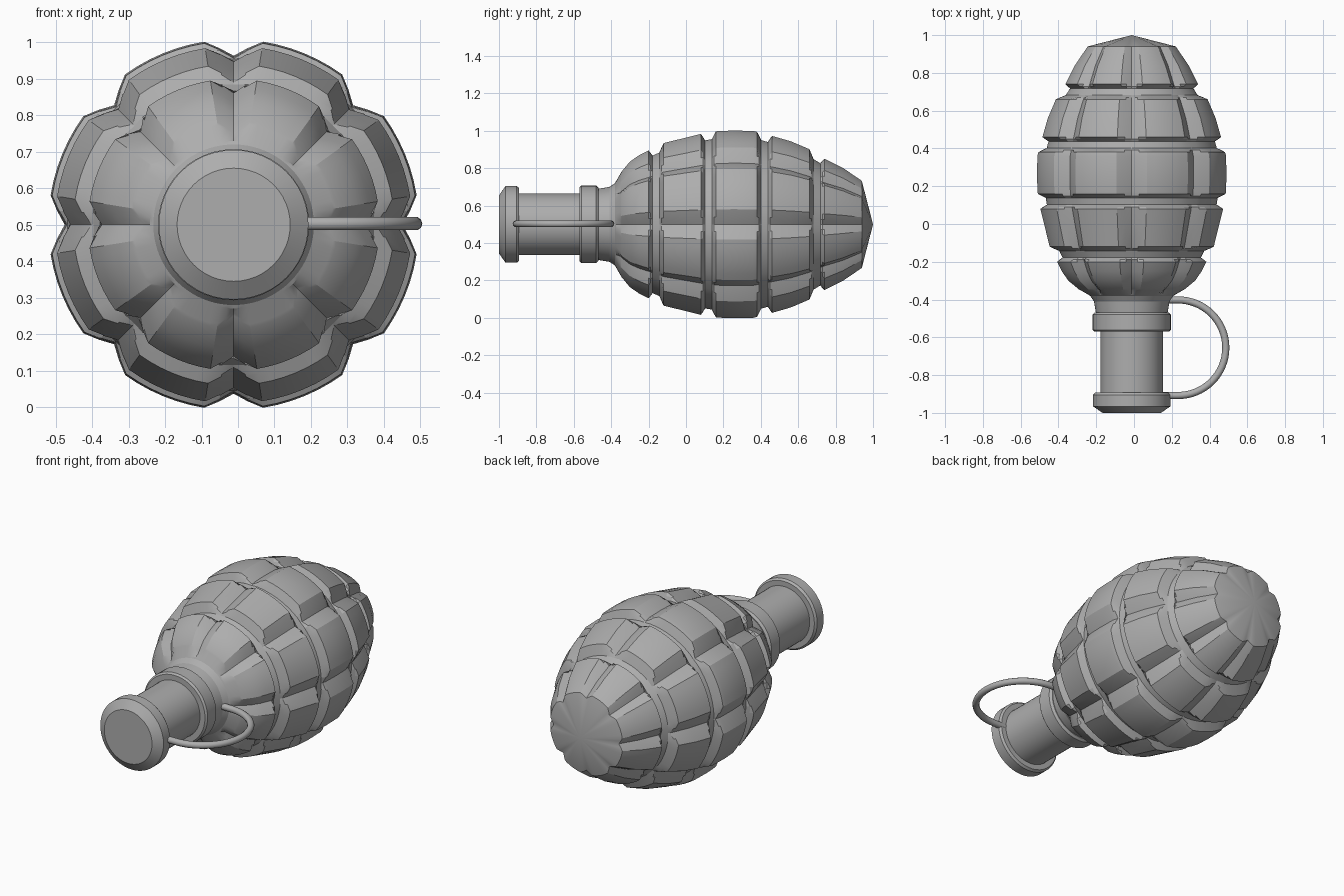
import bpy, bmesh, math

if "Cube" in bpy.data.objects:
    bpy.data.objects.remove(bpy.data.objects["Cube"], do_unlink=True)

CX, CZ = -0.012, 0.5   # long axis runs along y through this point

grey = bpy.data.materials.new("cast_grey")
grey.use_nodes = True
colour = (0.42, 0.42, 0.42, 1)
grey.diffuse_color = colour
bsdf = next(n for n in grey.node_tree.nodes if n.type == 'BSDF_PRINCIPLED')
bsdf.inputs["Base Color"].default_value = colour


def finish(bm, name, angle):
    bmesh.ops.recalc_face_normals(bm, faces=bm.faces[:])
    mesh = bpy.data.meshes.new(name)
    bm.to_mesh(mesh)
    bm.free()
    mesh.materials.append(grey)
    ob = bpy.data.objects.new(name, mesh)
    bpy.context.collection.objects.link(ob)
    bpy.ops.object.select_all(action='DESELECT')
    ob.select_set(True)
    bpy.context.view_layer.objects.active = ob
    bpy.ops.object.shade_smooth_by_angle(angle=math.radians(angle))
    return ob


def skin(name, rows, angles, radius, angle=25, tip=None):
    """Loft rings along y; radius(y_index, theta) gives the surface."""
    bm = bmesh.new()
    rings = [[bm.verts.new((CX + radius(i, t) * math.sin(t), y,
                            CZ + radius(i, t) * math.cos(t))) for t in angles]
             for i, y in enumerate(rows)]
    n = len(angles)
    for a, b in zip(rings, rings[1:]):
        for k in range(n):
            bm.faces.new((a[k], a[(k + 1) % n], b[(k + 1) % n], b[k]))
    bm.faces.new(rings[0])
    if tip is None:
        bm.faces.new(rings[-1])
    else:
        apex = bm.verts.new((CX, tip, CZ))
        for k in range(n):
            bm.faces.new((rings[-1][k], rings[-1][(k + 1) % n], apex))
    return finish(bm, name, angle)


def lathe(name, profile, sides=48):
    angles = [2 * math.pi * k / sides for k in range(sides)]
    return skin(name, [p[0] for p in profile], angles, lambda i, t: profile[i][1])


def interp(points, y):
    for (y0, r0), (y1, r1) in zip(points, points[1:]):
        if y <= y1:
            return r0 + (r1 - r0) * max(0, (y - y0) / (y1 - y0))
    return points[-1][1]


# Segmented body: smooth envelope, four ring grooves, eight lengthwise V grooves
envelope = [(-0.47, 0.19), (-0.41, 0.2), (-0.38, 0.22), (-0.345, 0.285), (-0.3, 0.34),
            (-0.25, 0.375), (-0.2, 0.4), (-0.12, 0.44), (0, 0.47), (0.08, 0.49),
            (0.17, 0.505), (0.25, 0.508), (0.36, 0.506), (0.46, 0.479),
            (0.56, 0.45), (0.66, 0.407), (0.74, 0.356), (0.84, 0.305), (0.94, 0.236)]
v_depth = [(-0.375, 0), (-0.35, 0.035), (-0.2, 0.045), (0.7, 0.045), (0.94, 0.025)]
ring_grooves = [-0.16, 0.12, 0.42, 0.7]
FLAT, WIDE, DEPTH = 0.018, 0.04, 0.043
SECTOR, HALF = math.pi / 4, 0.16

rows = {y for y, _ in envelope} | {-0.375, -0.35}
for g in ring_grooves:
    rows = {y for y in rows if abs(y - g) > WIDE + 0.002}
    rows |= {g + s * d for s in (-1, 1) for d in (FLAT, (FLAT + WIDE) / 2, WIDE)}
rows = sorted(rows)

angles = []
for k in range(8):
    steps = [0, HALF / 2] + [HALF + (SECTOR - 2 * HALF) * j / 6 for j in range(7)]
    angles += [k * SECTOR + s for s in steps + [SECTOR - HALF / 2]]


def body_radius(i, t):
    y = rows[i]
    off = abs((t + SECTOR / 2) % SECTOR - SECTOR / 2)
    cut = interp(v_depth, y) * max(0, 1 - off / HALF)
    for g in ring_grooves:
        d = abs(y - g)
        cut = max(cut, DEPTH * min(1, max(0, (WIDE - d) / (WIDE - FLAT))))
    return interp(envelope, y) - cut


skin("segmented_body", rows, angles, body_radius, 22, tip=1.0)

# Neck fittings
lathe("neck_tube", [(-0.93, 0.165), (-0.45, 0.165)])
lathe("neck_collar", [(-0.57, 0.197), (-0.56, 0.207), (-0.48, 0.207), (-0.468, 0.195)])
lathe("end_cap", [(-1, 0.155), (-0.965, 0.205), (-0.905, 0.205), (-0.893, 0.195)])

# Pull ring: half loop whose straight ends run into the neck
MAJOR, MINOR, RX, RY = 0.253, 0.019, 0.233, -0.655
arc = [math.radians(-90 + 180 * k / 32) for k in range(33)]
path = [(RX + MAJOR * math.cos(a), RY + MAJOR * math.sin(a)) for a in arc]
path = [(0.13, RY - MAJOR)] + path + [(0.13, RY + MAJOR)]
curve = bpy.data.curves.new("pull_ring_path", 'CURVE')
curve.dimensions = '3D'
curve.bevel_depth = MINOR
curve.bevel_resolution = 3
curve.use_fill_caps = True
spline = curve.splines.new('POLY')
spline.points.add(len(path) - 1)
for p, (x, y) in zip(spline.points, path):
    p.co = (x, y, CZ + 0.003, 1)
curve.materials.append(grey)
ring = bpy.data.objects.new("pull_ring", curve)
bpy.context.collection.objects.link(ring)
